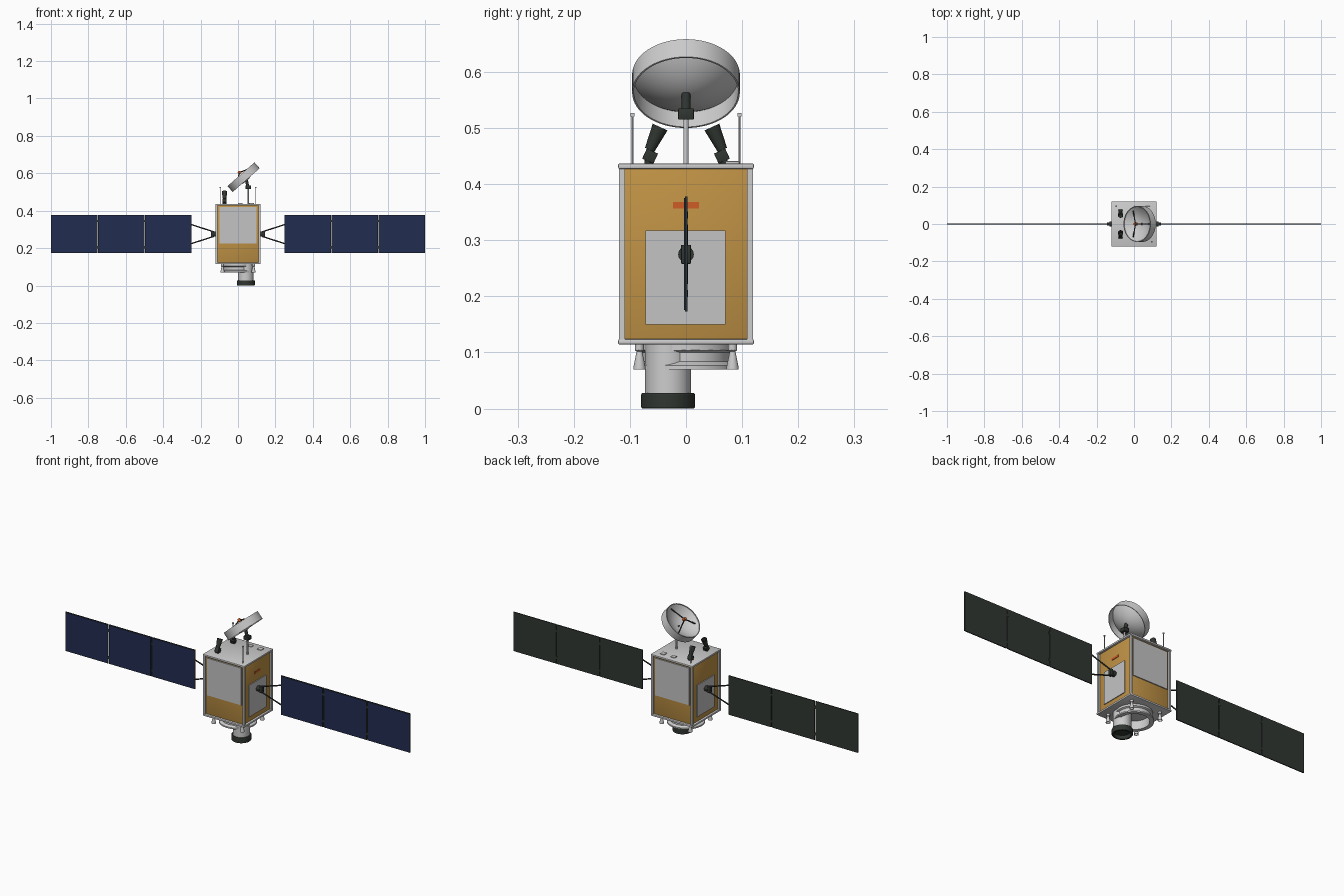
import bpy, bmesh, math
from mathutils import Vector

if "Cube" in bpy.data.objects:
    bpy.data.objects.remove(bpy.data.objects["Cube"])


def material(name, rgb):
    m = bpy.data.materials.new(name)
    m.diffuse_color = (*rgb, 1)
    m.use_nodes = True
    m.node_tree.nodes["Principled BSDF"].inputs["Base Color"].default_value = m.diffuse_color
    return m


GOLD = material("gold_foil", (0.53, 0.29, 0.06))
SILVER = material("light_metal", (0.61, 0.61, 0.61))
GREY = material("radiator_grey", (0.55, 0.55, 0.56))
BLUE = material("cell_blue", (0.015, 0.025, 0.08))
DARK = material("dark_graphite", (0.03, 0.037, 0.031))
RED = material("orange_red", (0.62, 0.11, 0.02))


def finish(name, bm, mat, loc=(0, 0, 0), direction=None):
    """Turn a bmesh into an object, its local z aimed along direction."""
    bmesh.ops.recalc_face_normals(bm, faces=bm.faces)
    me = bpy.data.meshes.new(name)
    bm.to_mesh(me)
    bm.free()
    me.materials.append(mat)
    me.shade_smooth()
    me.set_sharp_from_angle(angle=math.radians(32))
    ob = bpy.data.objects.new(name, me)
    bpy.context.collection.objects.link(ob)
    ob.location = loc
    if direction is not None:
        ob.rotation_euler = Vector(direction).to_track_quat('Z', 'Y').to_euler()
    return ob


def box(name, mat, lo, hi, bevel=0):
    lo, hi = Vector(lo), Vector(hi)
    bm = bmesh.new()
    bmesh.ops.create_cube(bm, size=1)
    bmesh.ops.scale(bm, vec=hi - lo, verts=bm.verts)
    if bevel:
        bmesh.ops.bevel(bm, geom=bm.edges[:], offset=bevel, segments=2, affect='EDGES', profile=0.5)
    return finish(name, bm, mat, (lo + hi) / 2)


def lathe(name, mat, profile, loc=(0, 0, 0), direction=None, n=48, closed=False):
    """Revolve (radius, height) points about z."""
    bm = bmesh.new()
    vs = [bm.verts.new((r, 0, z)) for r, z in profile]
    es = [bm.edges.new(p) for p in zip(vs, vs[1:])]
    if closed:
        es.append(bm.edges.new((vs[-1], vs[0])))
    bmesh.ops.spin(bm, geom=vs + es, cent=(0, 0, 0), axis=(0, 0, 1), angle=2 * math.pi, steps=n)
    bmesh.ops.remove_doubles(bm, verts=bm.verts, dist=1e-5)
    return finish(name, bm, mat, loc, direction)


def rod(name, mat, a, b, r, r2=None, n=12):
    a, b = Vector(a), Vector(b)
    length = (b - a).length
    r2 = r if r2 is None else r2
    return lathe(name, mat, [(0, 0), (r, 0), (r2, length), (0, length)], a, b - a, n)


# Body: foil box between two deck plates with corner posts
box("foil_body", GOLD, (-.111, -.111, .122), (.111, .111, .43), .004)
box("bottom_deck", SILVER, (-.121, -.121, .114), (.121, .121, .124), .003)
box("top_deck", SILVER, (-.121, -.121, .427), (.121, .121, .437), .003)
for sx in (-1, 1):
    for sy in (-1, 1):
        x, y = sx * .114, sy * .114
        box("corner_post", SILVER, (x - .005, y - .005, .12), (x + .005, y + .005, .43))

# Radiator plates on all four sides
for s in (-1, 1):
    y = s * .112
    box("radiator", GREY, (-.1, y - .004, .225), (.1, y + .004, .42))
    x = s * .112
    box("side_radiator", GREY, (x - .003, -.072, .15), (x + .003, .07, .317))
box("side_marking", RED, (.109, -.023, .357), (.1135, .023, .368))

# Solar wings: drive hub, yoke and three hinged panels per side
for s in (-1, 1):
    rod("wing_drive", DARK, (s * .11, 0, .275), (s * .132, 0, .275), .014, n=16)
    box("drive_block", DARK, (s * .137 - .008, -.009, .258), (s * .137 + .008, .009, .292), .002)
    for t in (-1, 1):
        rod("yoke_arm", DARK, (s * .135, 0, .275 + t * .014), (s * .253, 0, .275 + t * .052), .0035)
    for i in range(3):
        c = s * (.373 + i * .2515)
        h = .1235
        box("panel_back", DARK, (c - h, -.002, .173), (c + h, .003, .378))
        box("solar_cells", BLUE, (c - h + .003, -.0035, .176), (c + h - .003, -.0015, .375))
        if i < 2:
            g = s * (.4985 + i * .2515)
            for z in (.205, .345):
                box("panel_hinge", DARK, (g - .007, -.003, z - .006), (g + .007, .004, z + .006))

# Dish: open cylindrical rim with a shallow bowl inside, tilted to the left
axis = Vector((-.66, 0, .75)).normalized()
centre = Vector((.016, 0, .595))
R, D = .096, .042
lathe("dish_rim", SILVER, [(R, 0), (R, -D), (R - .003, -D), (R - .003, 0)], centre, axis, 64, True)
steps = [i / 10 for i in range(11)]
bowl = [((R - .002) * t, -.044 + .041 * t * t) for t in steps]
under = [(r, z - .003) for r, z in reversed(bowl)]
lathe("dish_bowl", SILVER, bowl + under, centre, axis, 64)

# Feed horn on a tripod
u = Vector((axis.z, 0, -axis.x))
v = Vector((0, 1, 0))
feed = centre + axis * .012
rod("feed_horn", RED, feed - axis * .008, feed + axis * .008, .009, .007, 16)
for k in range(3):
    a = k * 2 * math.pi / 3
    foot = centre + (u * math.cos(a) + v * math.sin(a)) * .08 - axis * .015
    rod("feed_strut", DARK, foot, feed, .003)

# Dish mast and pointing joint
rod("dish_mast", SILVER, (.055, 0, .435), (.055, 0, .52), .0045)
box("mast_joint", DARK, (.041, -.014, .515), (.069, .014, .535), .002)
rod("dish_bracket", DARK, (.053, 0, .528), centre - axis * .044, .008)

# Star sensors leaning inward
for s in (-1, 1):
    base = Vector((-.072, s * .070, .450))
    tilt = Vector((0, -s * .42, .91)).normalized()
    block = box("sensor_mount", DARK, (-.011, -.011, -.010), (.011, .011, .010), .001)
    block.location = base - v * s * .006
    block.rotation_euler = (s * .43, 0, 0)
    lathe("sensor_hood", DARK, [(0, 0), (.009, 0), (.0145, .045), (.012, .045), (.009, .02), (0, .02)],
          base + tilt * .012, tilt, 20)
    box("sensor_foot", DARK, (-.081, s * .066 - .008, .436), (-.063, s * .066 + .008, .446))

# Whip antennas on two opposite corners, and low deck boxes
for s in (-1, 1):
    x, y = s * .095, -s * .095
    rod("whip_antenna", SILVER, (x, y, .435), (x, y, .522), .0018, n=8)
    box("whip_tip", SILVER, (x - .0035, y - .0035, .521), (x + .0035, y + .0035, .527))
box("deck_unit", SILVER, (.06, .07, .436), (.085, .095, .441), .001)
box("deck_unit", SILVER, (.0, .075, .436), (.025, .095, .441), .001)

# Launch ring under the body
lathe("launch_ring", SILVER, [(.071, .115), (.086, .115), (.086, .104), (.078, .100), (.078, .084),
                              (.091, .077), (.091, .070), (.071, .070)], n=64, closed=True)

# Camera telescope with dark hood and recessed lens
scope = (.042, -.032, 0)
lathe("telescope_tube", SILVER, [(0, .115), (.041, .115), (.041, .026), (0, .026)], scope)
lathe("telescope_hood", DARK, [(0, .028), (.046, .028), (.048, .025), (.048, .003), (.046, 0),
                               (.039, 0), (.037, .018), (0, .018)], scope)

# Corner thrusters
for sx in (-1, 1):
    for sy in (-1, 1):
        p = (sx * .083, sy * .083, 0)
        lathe("thruster", SILVER, [(0, .115), (.008, .115), (.008, .104), (.005, .102), (.011, .073),
                                   (.011, .070), (.009, .070), (.004, .095), (0, .095)], p, n=20)
